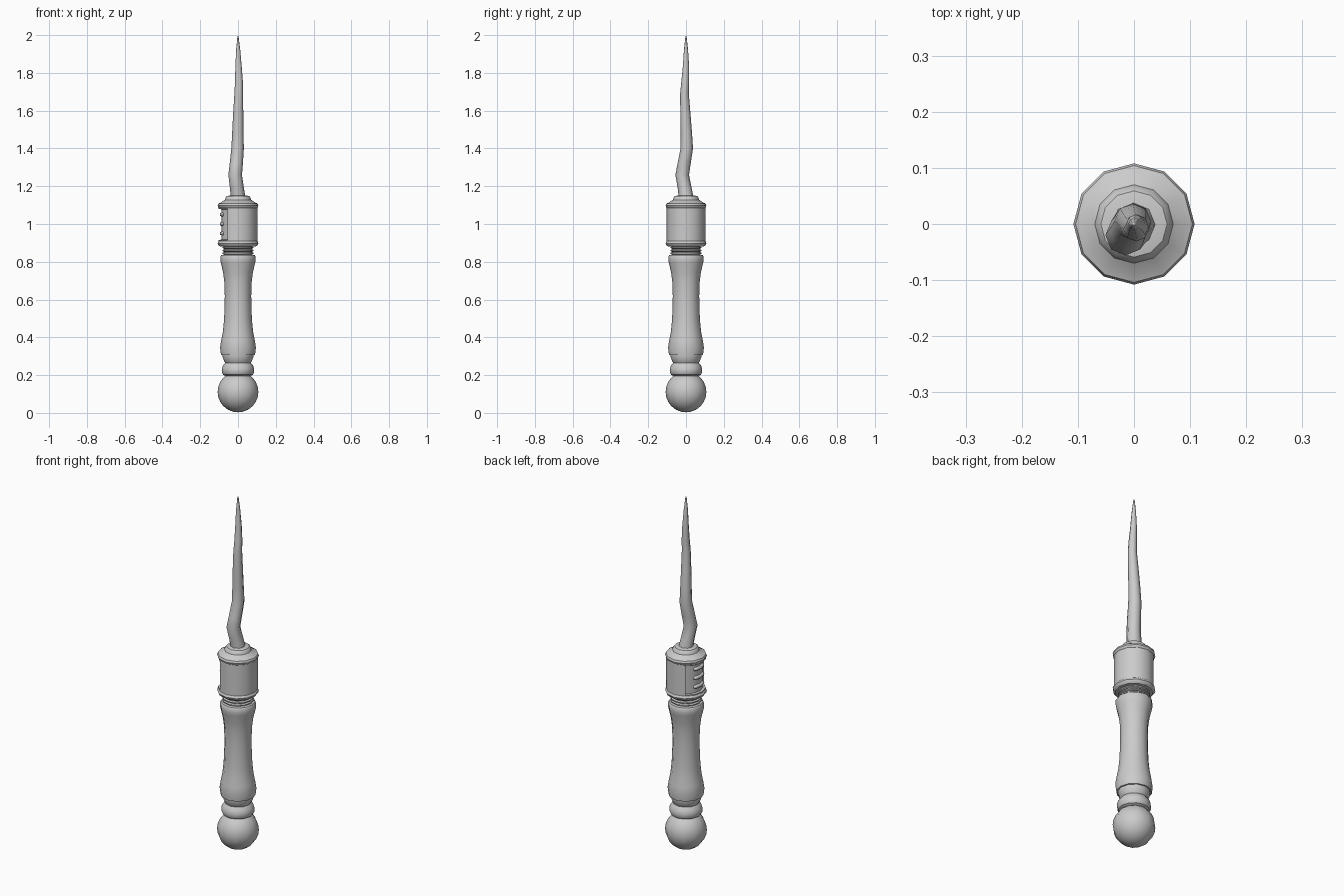
import bpy, bmesh, math
from mathutils import Vector

if "Cube" in bpy.data.objects:
    bpy.data.objects.remove(bpy.data.objects["Cube"])


def loft(name, rings, sides, edit=None, angle=35):
    """Skin round rings given as (x, y, z, radius)."""
    bm = bmesh.new()
    loops = []
    for x, y, z, r in rings:
        loops.append([bm.verts.new((x + r * math.cos(2 * math.pi * k / sides),
                                    y + r * math.sin(2 * math.pi * k / sides), z))
                      for k in range(sides)])
    for a, b in zip(loops, loops[1:]):
        for k in range(sides):
            n = (k + 1) % sides
            bm.faces.new((a[k], a[n], b[n], b[k]))
    bmesh.ops.remove_doubles(bm, verts=bm.verts, dist=1e-5)
    bm.normal_update()
    if edit:
        edit(bm)
    me = bpy.data.meshes.new(name)
    bm.to_mesh(me)
    bm.free()
    ob = bpy.data.objects.new(name, me)
    bpy.context.collection.objects.link(ob)
    bpy.ops.object.select_all(action='DESELECT')
    ob.select_set(True)
    bpy.context.view_layer.objects.active = ob
    bpy.ops.object.shade_smooth_by_angle(angle=math.radians(angle))
    return ob


def lathe(name, profile, edit=None):
    return loft(name, [(0, 0, z, r) for r, z in profile], 12, edit)


# Ball pommel
R = 0.108
lathe("pommel", [(R * math.sin(math.radians(a)), R - R * math.cos(math.radians(a)) + 0.003)
                 for a in range(0, 151, 15)])

# Bead above the ball and the cup under the grip
lathe("bead", [(0.064, 0.195), (0.079, 0.202), (0.086, 0.215), (0.086, 0.232),
               (0.08, 0.25), (0.068, 0.265)])
lathe("cup", [(0.068, 0.265), (0.073, 0.273), (0.082, 0.298), (0.082, 0.31)])

# Waisted grip
lathe("grip", [(0.07, 0.307), (0.09, 0.307), (0.095, 0.345), (0.089, 0.385), (0.08, 0.43),
               (0.074, 0.49), (0.071, 0.56), (0.07, 0.62), (0.072, 0.69), (0.079, 0.745),
               (0.09, 0.79), (0.093, 0.805), (0.093, 0.828), (0.088, 0.836), (0.07, 0.838)])

# Ribbed neck
ribs = []
for i in range(3):
    z = 0.838 + i * 0.015
    ribs += [(0.073, z), (0.081, z + 0.004), (0.081, z + 0.010), (0.073, z + 0.014)]
lathe("ribbed_neck", ribs + [(0.073, 0.884)])


# Collar with a recessed panel on the left side
def recess(bm):
    faces = [f for f in bm.faces
             if 0.95 < f.calc_center_median().z < 1.05 and f.calc_center_median().x < -0.06]
    bmesh.ops.inset_region(bm, faces=faces, thickness=0.006, depth=0, use_even_offset=True)
    bmesh.ops.inset_region(bm, faces=faces, thickness=0.001, depth=-0.014, use_even_offset=True)


lathe("collar", [(0.073, 0.88), (0.095, 0.881), (0.104, 0.888), (0.108, 0.898), (0.104, 0.908),
                 (0.102, 0.910), (0.102, 1.085), (0.104, 1.087), (0.108, 1.097),
                 (0.104, 1.108), (0.092, 1.113), (0.07, 1.128), (0.066, 1.14),
                 (0.059, 1.148), (0.038, 1.152), (0, 1.152)], recess)

# Three raised bars in the panel
for i, z in enumerate((0.95, 1.0, 1.05)):
    cu = bpy.data.curves.new(f"panel_bar_{i + 1}", 'CURVE')
    cu.dimensions = '3D'
    cu.bevel_depth = 0.010
    cu.bevel_resolution = 2
    cu.use_fill_caps = True
    sp = cu.splines.new('POLY')
    angles = (151, 154, 160, 170, 180, 190, 200, 206, 209)
    sp.points.add(len(angles) - 1)
    for p, a in zip(sp.points, angles):
        t = math.radians(a)
        p.co = (0.087 * math.cos(t), 0.087 * math.sin(t), z, 1)
        p.radius = {151: 0.4, 154: 0.8, 206: 0.8, 209: 0.4}.get(a, 1)
    bpy.context.collection.objects.link(bpy.data.objects.new(cu.name, cu))

# Crooked tapering blade
loft("blade", [(0, 0, 1.145, 0.039), (-0.005, -0.006, 1.185, 0.037),
               (-0.015, -0.020, 1.26, 0.036), (-0.009, -0.010, 1.32, 0.035),
               (-0.002, 0.004, 1.40, 0.033), (-0.001, 0.002, 1.48, 0.030),
               (0.001, -0.003, 1.58, 0.027), (0.004, -0.008, 1.69, 0.023),
               (0.005, -0.004, 1.75, 0.021), (0.003, 0, 1.83, 0.017),
               (0.001, 0, 1.92, 0.011), (0, 0, 1.985, 0.004), (0, 0, 2.0, 0)], 8, angle=50)
